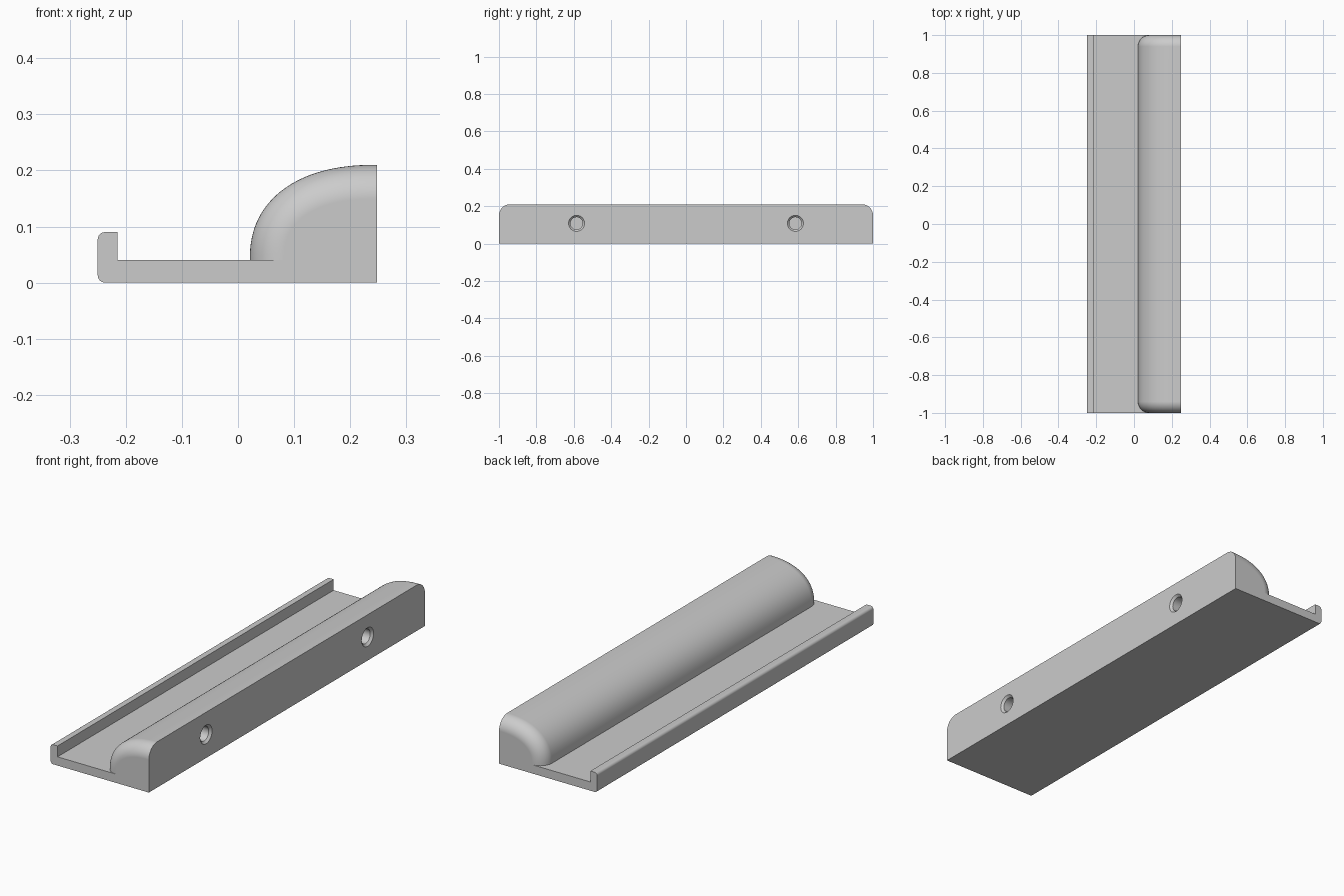
import bpy, bmesh, math
from math import sin, cos, pi

if "Cube" in bpy.data.objects:
    bpy.data.objects.remove(bpy.data.objects["Cube"], do_unlink=True)

GREY = (0.6, 0.6, 0.6, 1.0)
mat = bpy.data.materials.new("light_grey")
mat.use_nodes = True
mat.diffuse_color = GREY
mat.node_tree.nodes["Principled BSDF"].inputs["Base Color"].default_value = GREY

BACK, FLOOR, TOP = 0.248, 0.04, 0.21


def loft(name, sections):
    """Solid skinned through matching closed rings of points."""
    bm = bmesh.new()
    rings = [[bm.verts.new(p) for p in ring] for ring in sections]
    for a, b in zip(rings, rings[1:]):
        for i in range(len(a)):
            j = (i + 1) % len(a)
            bm.faces.new((a[i], a[j], b[j], b[i]))
    bm.faces.new(rings[0])
    bm.faces.new(rings[-1])
    bmesh.ops.recalc_face_normals(bm, faces=bm.faces)
    me = bpy.data.meshes.new(name)
    bm.to_mesh(me)
    bm.free()
    me.materials.append(mat)
    ob = bpy.data.objects.new(name, me)
    bpy.context.collection.objects.link(ob)
    return ob


def smooth(ob):
    bpy.ops.object.select_all(action="DESELECT")
    ob.select_set(True)
    bpy.context.view_layer.objects.active = ob
    bpy.ops.object.shade_smooth_by_angle(angle=math.radians(30))
    weighted = ob.modifiers.new("even_shading", "WEIGHTED_NORMAL")
    weighted.keep_sharp = True


def arc(cx, cz, r, start, steps=6):
    return [(cx + r * cos(start + pi / 2 * k / steps),
             cz + r * sin(start + pi / 2 * k / steps)) for k in range(steps + 1)]


# Flat tray with an upright lip, rounded on its outer corners
LIP, LIP_TOP, R = -0.25, 0.09, 0.013
profile = [(BACK, 0), (BACK, FLOOR), (-0.215, FLOOR), (-0.215, LIP_TOP)]
profile += arc(LIP + R, LIP_TOP - R, R, pi / 2)
profile += arc(LIP + R, R, R, pi)
tray = loft("tray", [[(x, y, z) for x, z in profile] for y in (-1, 1)])
smooth(tray)


# Domed block along the back, with filleted ends
def dome_section(y, inset, n=2.3, steps=32):
    a, b = BACK - 0.021, TOP - FLOOR
    ring = [(BACK, y, FLOOR)]
    for k in range(steps + 1):
        t = pi / 2 * k / steps
        c, s = max(cos(t), 0) if k < steps else 0.0, sin(t)
        nx, nz = c ** (2 - 2 / n) / a, s ** (2 - 2 / n) / b
        length = math.hypot(nx, nz)
        u = a * c ** (2 / n) - inset * nx / length
        v = b * s ** (2 / n) - inset * nz / length
        ring.append((BACK - u, y, FLOOR + v))
    return ring


FILLET, STEPS = 0.06, 12
half = [(1 - FILLET + FILLET * sin(t), FILLET * (1 - cos(t)))
        for t in (pi / 2 * k / STEPS for k in range(STEPS + 1))]
stations = [(-y, d) for y, d in reversed(half)] + half
block = loft("domed_block", [dome_section(y, d) for y, d in stations])

# Two blind screw holes with a chamfered mouth
for side, y in (("front", -0.585), ("back", 0.585)):
    shape = [(BACK + 0.01, 0.043), (BACK, 0.043), (BACK - 0.01, 0.033), (BACK - 0.13, 0.033)]
    cutter = loft(side + "_hole_cutter",
                  [[(x, y + r * cos(2 * pi * k / 32), 0.108 + r * sin(2 * pi * k / 32))
                    for k in range(32)] for x, r in shape])
    cutter.hide_render = True
    cutter.hide_set(True)
    cut = block.modifiers.new(side + "_hole", "BOOLEAN")
    cut.operation = "DIFFERENCE"
    cut.solver = "EXACT"
    cut.object = cutter

# Bake the holes so that the edge sharpness includes them
bpy.context.view_layer.objects.active = block
for name in [m.name for m in block.modifiers]:
    bpy.ops.object.modifier_apply(modifier=name)
for ob in [o for o in bpy.data.objects if o.name.endswith("_hole_cutter")]:
    bpy.data.objects.remove(ob, do_unlink=True)
smooth(block)
